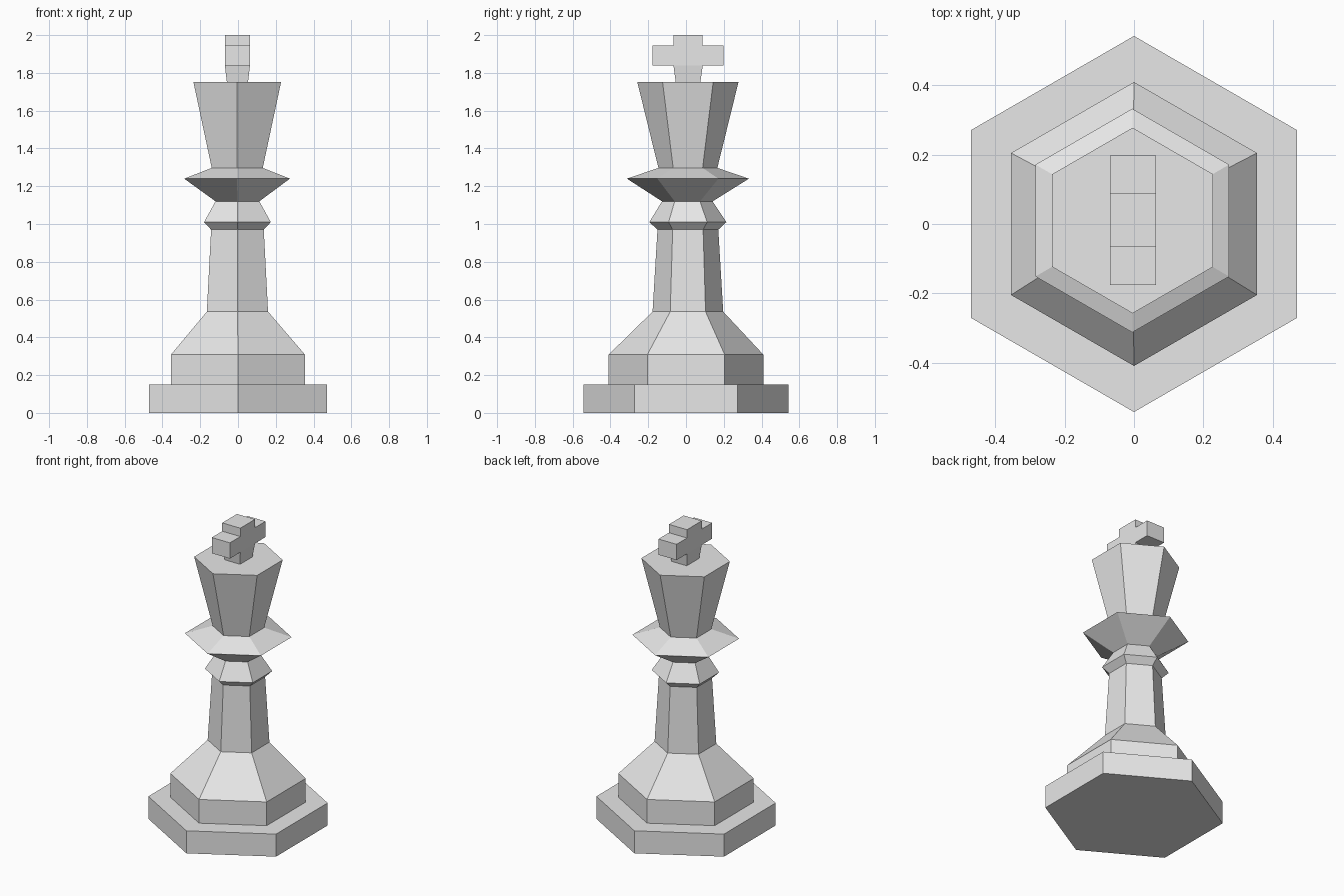
import bpy, bmesh, math
from mathutils import Vector, Matrix

if "Cube" in bpy.data.objects:
    bpy.data.objects.remove(bpy.data.objects["Cube"])

grey = bpy.data.materials.new("light_grey")
grey.diffuse_color = (0.8, 0.8, 0.8, 1)
grey.use_nodes = True
grey.node_tree.nodes["Principled BSDF"].inputs["Base Color"].default_value = grey.diffuse_color


def finish(bm, name):
    bmesh.ops.recalc_face_normals(bm, faces=bm.faces)
    me = bpy.data.meshes.new(name)
    bm.to_mesh(me)
    bm.free()
    me.materials.append(grey)
    ob = bpy.data.objects.new(name, me)
    bpy.context.collection.objects.link(ob)
    return ob


# Six-sided turned body: (height, corner radius, x centre, y centre)
PROFILE = [
    (0.00, 0.543, 0, 0), (0.15, 0.543, 0, 0),                        # foot
    (0.15, 0.41, 0, 0), (0.308, 0.41, 0, 0),                         # step
    (0.536, 0.187, -0.003, 0.01), (0.97, 0.161, -0.003, 0.01),       # stem
    (1.01, 0.204, -0.003, 0.01), (1.12, 0.134, -0.003, 0.007),       # ring
    (1.24, 0.323, -0.005, 0.01),                                     # collar
    (1.297, 0.156, -0.004, 0.01), (1.752, 0.268, -0.004, 0.01),      # crown
]
bm = bmesh.new()
rings = []
for z, r, cx, cy in PROFILE:
    angles = [math.radians(90 + 60 * i) for i in range(6)]
    rings.append([bm.verts.new((cx + r * math.cos(a), cy + r * math.sin(a), z))
                  for a in angles])
for low, high in zip(rings, rings[1:]):
    for i in range(6):
        j = (i + 1) % 6
        bm.faces.new((low[i], low[j], high[j], high[i]))
bm.faces.new(rings[0][::-1])
bm.faces.new(rings[-1])
finish(bm, "turned_body")

# Cross finial: a centre block with arms pulled out of its faces
bm = bmesh.new()
centre = Vector((-0.003, 0.011, 1.892))
size = Vector((0.133, 0.155, 0.105))
bmesh.ops.create_cube(bm, size=1, matrix=Matrix.Translation(centre) @ Matrix.Diagonal((*size, 1)))
bm.normal_update()
ARMS = [((0, 1, 0), 0.11, 1), ((0, -1, 0), 0.11, 1),
        ((0, 0, 1), 0.0555, 1), ((0, 0, -1), 0.0895, 0.84)]
for direction, length, taper in ARMS:
    d = Vector(direction)
    face = next(f for f in bm.faces if f.normal.dot(d) > 0.9)
    tip = bmesh.ops.extrude_discrete_faces(bm, faces=[face])["faces"][0]
    mid = tip.calc_center_median()
    for v in tip.verts:
        v.co = mid + (v.co - mid) * taper + d * length
    bm.normal_update()
finish(bm, "cross_finial")
